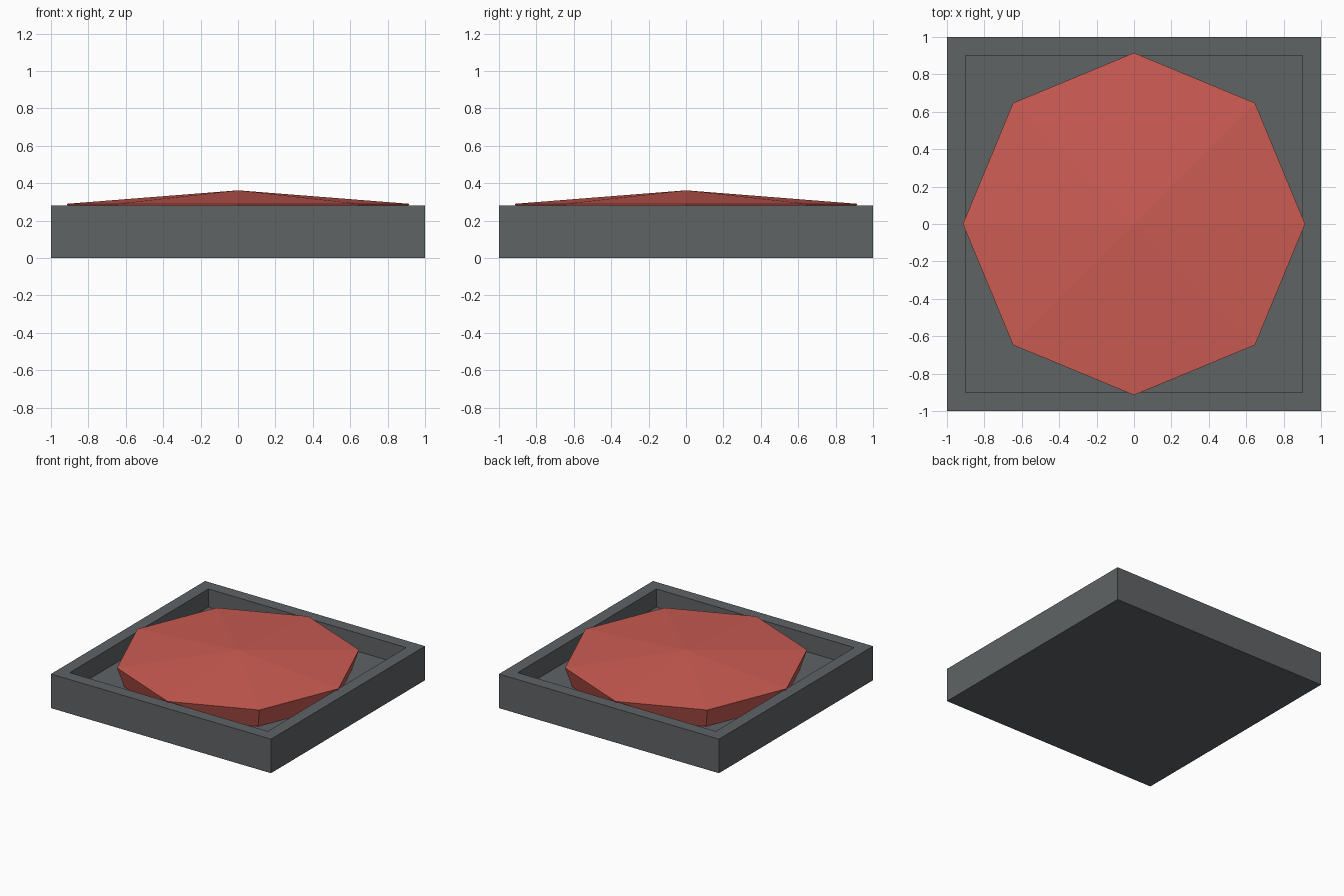
import bpy, bmesh, math

if "Cube" in bpy.data.objects:
    bpy.data.objects.remove(bpy.data.objects["Cube"])


def material(name, color):
    m = bpy.data.materials.new(name)
    m.diffuse_color = (*color, 1)
    m.use_nodes = True
    m.node_tree.nodes["Principled BSDF"].inputs["Base Color"].default_value = m.diffuse_color
    return m


def add_object(name, bm, mat):
    bmesh.ops.recalc_face_normals(bm, faces=bm.faces)
    mesh = bpy.data.meshes.new(name)
    bm.to_mesh(mesh)
    bm.free()
    mesh.materials.append(mat)
    obj = bpy.data.objects.new(name, mesh)
    bpy.context.collection.objects.link(obj)
    return obj


def ring(bm, sides, radius, z, turn=0.0):
    return [bm.verts.new((radius * math.cos(turn + math.tau * i / sides),
                          radius * math.sin(turn + math.tau * i / sides), z))
            for i in range(sides)]


def bridge(bm, a, b):
    n = len(a)
    for i in range(n):
        j = (i + 1) % n
        bm.faces.new((a[i], a[j], b[j], b[i]))


grey = material("slate grey", (0.115, 0.125, 0.13))
red = material("soft red", (0.61, 0.108, 0.088))

FLOOR = 0.13

# Square tray: outer wall, rim, inner wall and recessed floor
bm = bmesh.new()
profile = [(1.0, 0.0), (1.0, 0.28), (0.9, 0.28), (0.9, FLOOR)]
rings = [ring(bm, 4, half * math.sqrt(2), z, math.pi / 4) for half, z in profile]
for lower, upper in zip(rings, rings[1:]):
    bridge(bm, lower, upper)
bm.faces.new(rings[0])
bm.faces.new(rings[-1])
add_object("tray", bm, grey)

# Octagonal button: flared sides under a shallow pointed cap
bm = bmesh.new()
base = ring(bm, 8, 0.86, FLOOR)
edge = ring(bm, 8, 0.915, 0.29)
bridge(bm, base, edge)
bm.faces.new(base)
apex = bm.verts.new((0, 0, 0.362))
for i in range(8):
    bm.faces.new((edge[i], edge[(i + 1) % 8], apex))
add_object("button", bm, red)
